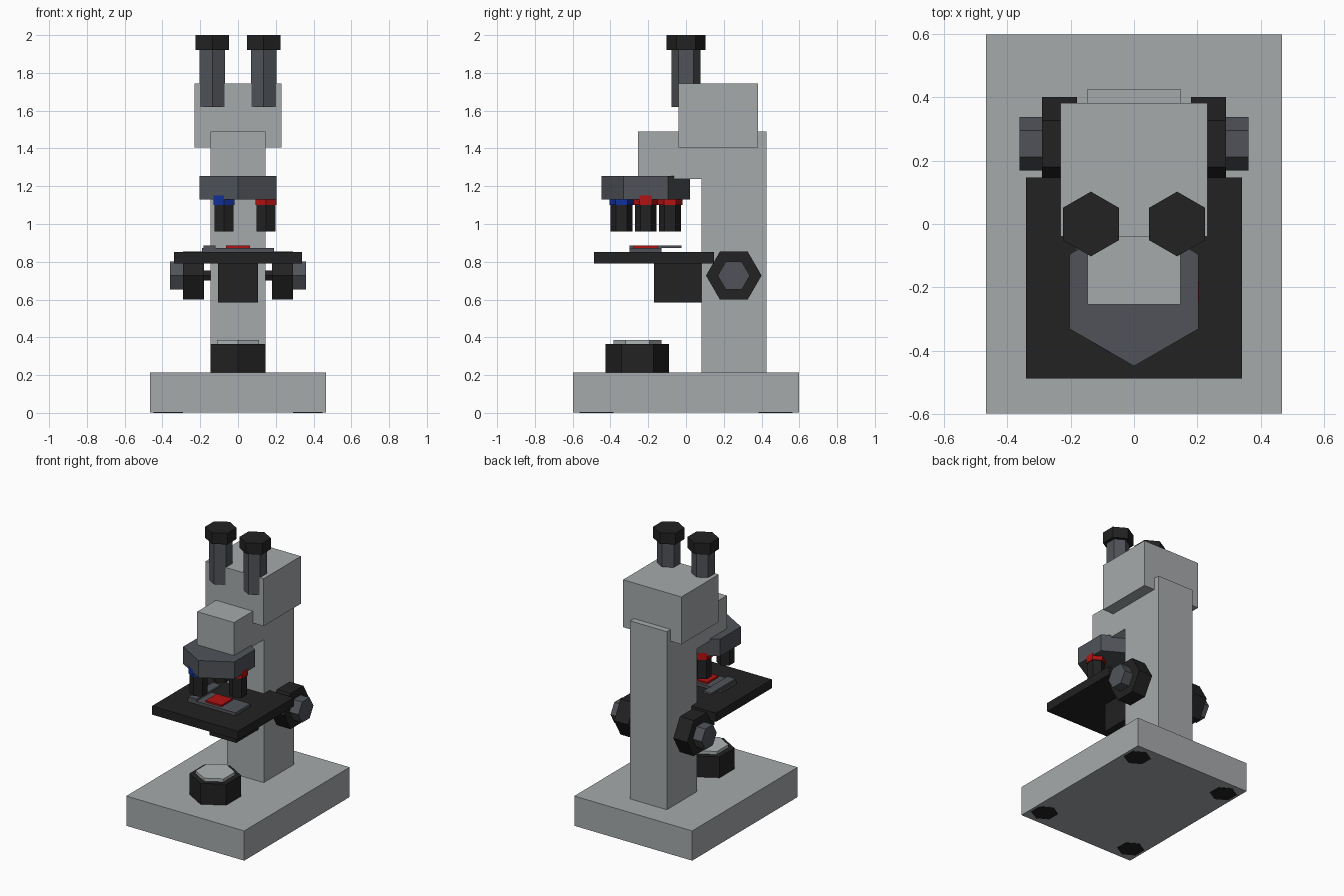
import bpy, bmesh, math
from mathutils import Matrix

if "Cube" in bpy.data.objects:
    bpy.data.objects.remove(bpy.data.objects["Cube"])


def material(name, rgb):
    m = bpy.data.materials.new(name)
    m.diffuse_color = (*rgb, 1)
    m.use_nodes = True
    m.node_tree.nodes["Principled BSDF"].inputs["Base Color"].default_value = m.diffuse_color
    return m


GREY = material("light grey", (0.38, 0.40, 0.41))
BLACK = material("black", (0.016, 0.016, 0.016))
SLATE = material("slate grey", (0.08, 0.086, 0.098))
LENS = material("pale lens", (0.43, 0.46, 0.46))
RED = material("red", (0.45, 0.006, 0.006))
BLUE = material("blue", (0.006, 0.03, 0.33))


def finish(name, bm, mat):
    bmesh.ops.recalc_face_normals(bm, faces=bm.faces)
    me = bpy.data.meshes.new(name)
    bm.to_mesh(me)
    bm.free()
    me.materials.append(mat)
    ob = bpy.data.objects.new(name, me)
    bpy.context.collection.objects.link(ob)
    return ob


def box(name, mat, x, y, z):
    """Box from (min, max) ranges."""
    bm = bmesh.new()
    size = Matrix.Diagonal((x[1] - x[0], y[1] - y[0], z[1] - z[0], 1))
    mid = Matrix.Translation([(a + b) / 2 for a, b in (x, y, z)])
    bmesh.ops.create_cube(bm, size=1, matrix=mid @ size)
    return finish(name, bm, mat)


def hexagon(name, mat, r, a, b, c, axis="Z"):
    """Six-sided prism from a to b along the axis, with corners pointing along y."""
    bm = bmesh.new()
    ring = []
    for i in range(6):
        t = math.radians(90 + 60 * i)
        u, v = r * math.cos(t), r * math.sin(t)
        p = (c[0] + u, c[1] + v, a) if axis == "Z" else (a, c[0] + v, c[1] + u)
        ring.append(bm.verts.new(p))
    face = bm.faces.new(ring)
    top = bmesh.ops.extrude_face_region(bm, geom=[face])["geom"]
    move = (0, 0, b - a) if axis == "Z" else (b - a, 0, 0)
    bmesh.ops.translate(bm, vec=move, verts=[g for g in top if isinstance(g, bmesh.types.BMVert)])
    return finish(name, bm, mat)


# Base with four feet set flush underneath
box("base", GREY, (-0.467, 0.467), (-0.597, 0.597), (0.002, 0.215))
for sx in (-1, 1):
    for sy in (-1, 1):
        hexagon("foot", BLACK, 0.09, 0, 0.02, (0.37 * sx, 0.475 * sy))

# Column and overhanging arm as one extruded side profile
bm = bmesh.new()
profile = [(0.425, 0.2), (0.425, 1.49), (-0.253, 1.49), (-0.253, 1.238), (0.083, 1.238), (0.083, 0.2)]
side = bm.faces.new([bm.verts.new((-0.146, y, z)) for y, z in profile])
out = bmesh.ops.extrude_face_region(bm, geom=[side])["geom"]
bmesh.ops.translate(bm, vec=(0.292, 0, 0), verts=[g for g in out if isinstance(g, bmesh.types.BMVert)])
finish("column_and_arm", bm, GREY)

# Viewing head and eyepieces
box("head", GREY, (-0.231, 0.231), (-0.04, 0.382), (1.405, 1.745))
for s in (-1, 1):
    hexagon("eyepiece_tube", SLATE, 0.077, 1.62, 1.93, (0.136 * s, 0))
    hexagon("eyepiece_cap", BLACK, 0.102, 1.92, 2.0, (0.136 * s, 0))

# Revolving nosepiece with three objectives
hexagon("nosepiece", SLATE, 0.235, 1.13, 1.253, (0, -0.213))
for deg, band in ((0, RED), (120, RED), (240, BLUE)):
    t = math.radians(deg)
    c = (0.148 * math.cos(t), -0.213 + 0.148 * math.sin(t))
    hexagon("objective", BLACK, 0.058, 0.96, 1.14, c)
    hexagon("objective_band", band, 0.065, 1.10, 1.15, c)

# Stage, its carrier, slide, specimen and clip
box("stage", BLACK, (-0.34, 0.34), (-0.487, 0.147), (0.79, 0.852))
box("stage_carrier", BLACK, (-0.105, 0.105), (-0.17, 0.1), (0.585, 0.8))
box("slide", SLATE, (-0.19, 0.19), (-0.3, -0.13), (0.852, 0.873))
box("specimen", RED, (-0.063, 0.063), (-0.277, -0.15), (0.873, 0.885))
box("stage_clip", SLATE, (-0.183, -0.12), (-0.3, -0.025), (0.873, 0.887))

# Lamp housing and lens
hexagon("lamp_housing", BLACK, 0.168, 0.21, 0.365, (0, -0.257))
hexagon("lamp_lens", LENS, 0.128, 0.36, 0.387, (0, -0.257))

# Focus knobs on both sides
for s in (-1, 1):
    c = (0.253, 0.727)
    hexagon("focus_shaft", BLACK, 0.03, 0.14 * s, 0.19 * s, c, "X")
    hexagon("coarse_knob", BLACK, 0.147, 0.18 * s, 0.29 * s, c, "X")
    hexagon("fine_knob", SLATE, 0.085, 0.28 * s, 0.361 * s, c, "X")
